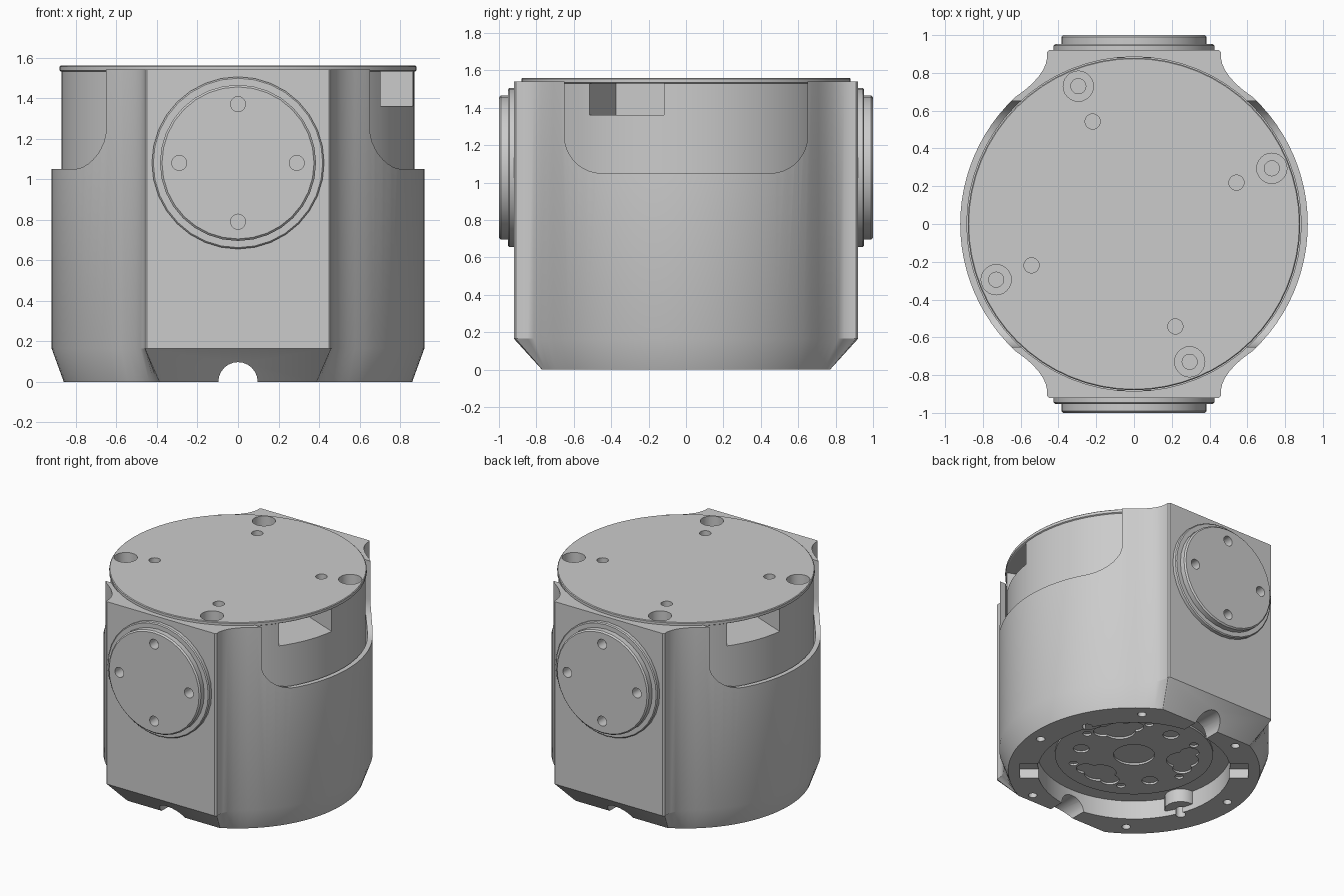
import bpy, bmesh, math
from mathutils import Matrix, Vector

cube = bpy.data.objects.get("Cube")
if cube:
    bpy.data.objects.remove(cube, do_unlink=True)

grey = bpy.data.materials.new("metal_grey")
grey.use_nodes = True
GREY = (0.6, 0.6, 0.6, 1)
grey.diffuse_color = GREY
grey.node_tree.nodes["Principled BSDF"].inputs["Base Color"].default_value = GREY


def make(name, bm):
    bmesh.ops.recalc_face_normals(bm, faces=bm.faces)
    mesh = bpy.data.meshes.new(name)
    bm.to_mesh(mesh)
    bm.free()
    mesh.materials.append(grey)
    ob = bpy.data.objects.new(name, mesh)
    bpy.context.collection.objects.link(ob)
    return ob


def loft(name, rings):
    """Closed solid through a stack of matching point rings."""
    bm = bmesh.new()
    rows = [[bm.verts.new(p) for p in ring] for ring in rings]
    n = len(rows[0])
    for a, b in zip(rows, rows[1:]):
        for i in range(n):
            j = (i + 1) % n
            bm.faces.new((a[i], a[j], b[j], b[i]))
    bm.faces.new(rows[0][::-1])
    bm.faces.new(rows[-1])
    return make(name, bm)


def lathe(name, profile, x=0, y=0, sides=64):
    """Solid turned about a vertical axis from (radius, z) pairs."""
    turn = [2 * math.pi * i / sides for i in range(sides)]
    return loft(name, [[(x + r * math.cos(t), y + r * math.sin(t), z) for t in turn]
                       for r, z in profile])


def rod(name, r, z0, z1, x=0, y=0, sides=24):
    return lathe(name, [(r, z0), (r, z1)], x, y, sides)


def prism(name, outline, lo, hi):
    """Outline of (y, z) points extruded along x."""
    return loft(name, [[(x, y, z) for y, z in outline] for x in (lo, hi)])


def box(name, size, centre, angle=0):
    bm = bmesh.new()
    m = Matrix.Translation(centre) @ Matrix.Rotation(angle, 4, 'Z') @ Matrix.Diagonal((*size, 1))
    bmesh.ops.create_cube(bm, size=1, matrix=m)
    return make(name, bm)


def boolean(target, tool, operation='DIFFERENCE'):
    mod = target.modifiers.new("cut", 'BOOLEAN')
    mod.operation, mod.solver, mod.object = operation, 'EXACT', tool
    bpy.context.view_layer.objects.active = target
    bpy.ops.object.modifier_apply(modifier=mod.name)
    bpy.data.objects.remove(tool, do_unlink=True)


def polar(r, degrees):
    a = math.radians(degrees)
    return r * math.cos(a), r * math.sin(a)


# Housing outline: round sides flowing into flat front and back blocks
quarter = [polar(0.92, 47 * i / 12) for i in range(13)]
p0, p1, p2 = Vector((0.627, 0.673)), Vector((0.47, 0.78)), Vector((0.46, 0.88))
quarter += [tuple(p0 * (1 - t) ** 2 + p1 * 2 * t * (1 - t) + p2 * t * t)
            for t in (0.17, 0.33, 0.5, 0.67, 0.83, 1)]
quarter += [(0.46, 0.91), (0.45, 0.92)]
half = quarter + [(-x, y) for x, y in quarter[:0:-1]]
outline = half + [(-x, -y) for x, y in half]
outline = [p for i, p in enumerate(outline)
           if (Vector(p) - Vector(outline[i - 1])).length > 1e-4]


def foot(x, y):
    k = 0.86 / math.hypot(x, y)
    return x * k, max(-0.77, min(0.77, y * k)), 0


housing = loft("housing", [[foot(x, y) for x, y in outline],
                           [(x, y, 0.165) for x, y in outline],
                           [(x, y, 1.54) for x, y in outline]])
boolean(housing, rod("bore", 0.885, 0.5, 2, sides=64))

# Lowered side walls with rounded lower corners
arc = [(0.45 + polar(0.2, a)[0], 1.25 + polar(0.2, a)[1]) for a in range(-90, 1, 10)]
side = arc + [(0.65, 2)]
boolean(housing, prism("side_notch", side + [(-y, z) for y, z in side[::-1]], -2, 2))

# Underside: recess, cable channel, side slots
boolean(housing, rod("recess", 0.66, -1, 0.14, sides=64))
cable = [polar(0.097, 15 * i) for i in range(24)]
boolean(housing, loft("cable_channel", [[(x, y, z) for x, z in cable] for y in (-2, 2)]))
for a in (-40, 140):
    boolean(housing, box("side_slot", (0.2, 0.2, 0.14), (*polar(0.68, a), 0), math.radians(a)))

# Screw bosses reaching into the recess, and base holes
SCREW = 22
for k in (0, 2):
    x, y = polar(0.68, SCREW + 90 * k)
    boolean(housing, rod("boss", 0.11, 0.04, 0.3, x, y), 'UNION')
for k in range(6):
    boolean(housing, rod("base_hole", 0.03, -1, 0.12, *polar(0.77, -6 + 60 * k), sides=16))
for k in (0, 2):
    boolean(housing, rod("boss_hole", 0.035, -1, 0.2, *polar(0.68, SCREW + 90 * k), sides=16))

# Mounting flange inside the recess
flange = rod("mounting_flange", 0.54, 0.125, 0.45, sides=64)
boolean(flange, rod("centre_hole", 0.14, -1, 0.3, sides=32))
for k in range(3):
    a = 33 + 120 * k
    for r, da, size in ((0.34, 0, 0.11), (0.38, 17, 0.065), (0.38, -17, 0.065)):
        boolean(flange, rod("pocket", size, -1, 0.28, *polar(r, a + da)))
    boolean(flange, rod("large_hole", 0.055, -1, 0.25, *polar(0.37, a + 60)))
    boolean(flange, rod("small_hole", 0.03, -1, 0.22, *polar(0.43, a - 31), sides=16))
    boolean(flange, rod("small_hole", 0.03, -1, 0.22, *polar(0.43, a + 31), sides=16))

# Round inner drum with a slim cap on top
drum = lathe("inner_drum", [(0.872, 0.51), (0.872, 1.53), (0.88, 1.535), (0.88, 1.555), (0.875, 1.56)])
for k in range(4):
    a = SCREW + 90 * k
    x, y = polar(0.787, a)
    boolean(drum, rod("counterbore", 0.08, 1.48, 2, x, y))
    boolean(drum, rod("screw_hole", 0.04, 1.3, 2, x, y))
    boolean(drum, rod("pin_hole", 0.04, 1.52, 2, *polar(0.585, a)))
for a in (-22, 158):
    boolean(drum, box("port", (0.6, 0.43, 0.17), (*polar(0.77, a), 1.445), math.radians(a)))

# Stepped discs on the front and back faces
discs = []
for name, turn in (("front_disc", 0), ("back_disc", math.pi)):
    disc = lathe(name, [(0.425, 0.88), (0.425, 0.945), (0.418, 0.952), (0.385, 0.952),
                        (0.385, 0.99), (0.375, 1.0)], sides=32)
    for k in range(4):
        boolean(disc, rod("disc_hole", 0.037, 0.92, 2, *polar(0.29, 90 * k), sides=20))
    disc.data.transform(Matrix.Translation((0, 0, 1.08)) @ Matrix.Rotation(turn, 4, 'Z')
                        @ Matrix.Rotation(math.pi / 2, 4, 'X'))
    discs.append(disc)

bpy.ops.object.select_all(action='DESELECT')
for ob in [housing, flange, drum] + discs:
    ob.select_set(True)
bpy.context.view_layer.objects.active = housing
bpy.ops.object.shade_smooth_by_angle(angle=math.radians(30))
